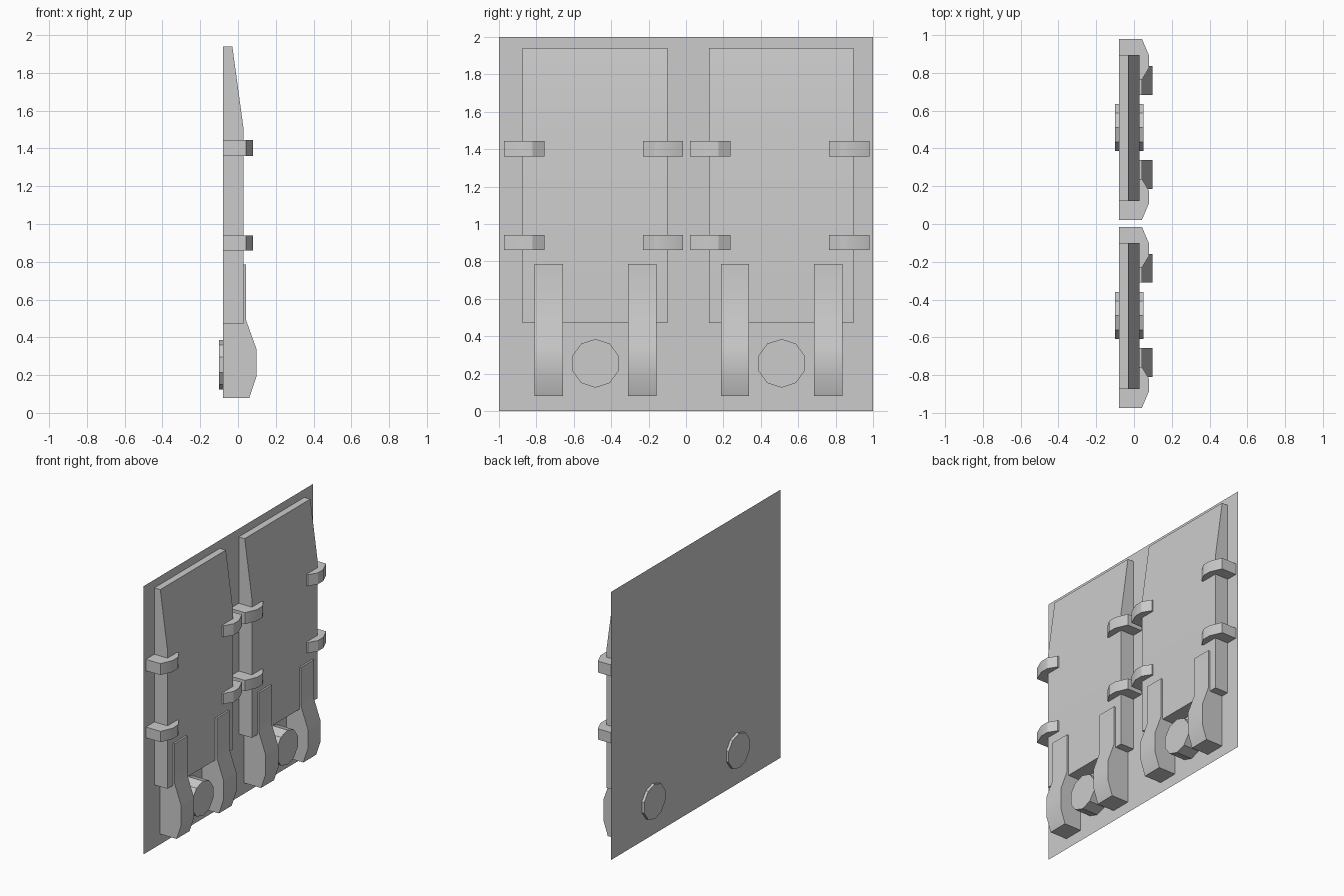
import bpy, bmesh, math
from mathutils import Vector

if "Cube" in bpy.data.objects:
    bpy.data.objects.remove(bpy.data.objects["Cube"])

BACK = -0.08          # x of the backing sheet
SEAT = BACK + 0.001   # parts sit just in front of it


def finish(name, bm):
    bmesh.ops.recalc_face_normals(bm, faces=bm.faces)
    mesh = bpy.data.meshes.new(name)
    bm.to_mesh(mesh)
    bm.free()
    obj = bpy.data.objects.new(name, mesh)
    bpy.context.collection.objects.link(obj)
    bpy.ops.object.select_all(action='DESELECT')
    obj.select_set(True)
    bpy.context.view_layer.objects.active = obj
    bpy.ops.object.shade_smooth_by_angle(angle=math.radians(30))
    return obj


def prism(name, points, direction):
    """Extrude a closed 3D outline along a direction."""
    bm = bmesh.new()
    face = bm.faces.new([bm.verts.new(p) for p in points])
    ext = bmesh.ops.extrude_face_region(bm, geom=[face], use_keep_orig=True)
    verts = [g for g in ext['geom'] if isinstance(g, bmesh.types.BMVert)]
    bmesh.ops.translate(bm, verts=verts, vec=Vector(direction))
    return finish(name, bm)


def side_prism(name, xz, y0, y1):
    return prism(name, [(x, y0, z) for x, z in xz], (0, y1 - y0, 0))


# thin backing sheet
bm = bmesh.new()
bm.faces.new([bm.verts.new((BACK, y, z)) for y, z in ((-1, 0), (1, 0), (1, 2), (-1, 2))])
sheet = finish("backing_sheet", bm)
sheet.data.polygons[0].normal

# side profiles (x, z)
PANEL = [(SEAT, 0.47), (0.03, 0.47), (0.03, 1.5), (-0.03, 1.94), (SEAT, 1.94)]
FOOT = [(SEAT, 0.08), (0.06, 0.08), (0.097, 0.19), (0.097, 0.34),
        (0.043, 0.49), (0.043, 0.785), (SEAT, 0.785)]
# clip outline (x, distance from the clip pair's centre line)
CLIP = [(SEAT, 0.479), (0.042, 0.479), (0.08, 0.39), (0.08, 0.326),
        (0.042, 0.263), (SEAT, 0.263)]

for side, c in (("left", -0.484), ("right", 0.511)):
    # tapered panel
    side_prism(f"panel_{side}", PANEL, c - 0.389, c + 0.384)

    for s in (-1, 1):
        # bulging foot strap
        m = c + s * 0.249
        side_prism(f"foot_strap_{side}", FOOT, m - 0.076, m + 0.076)
        # clips gripping the panel edges
        for z0, z1 in ((0.86, 0.94), (1.36, 1.445)):
            prism(f"edge_clip_{side}", [(x, c - 0.01 + s * d, z0) for x, d in CLIP],
                  (0, 0, z1 - z0))

    # ten-sided peg through the sheet
    r = 0.13
    ring = [(-0.10, c + r * math.sin(math.tau * i / 10), 0.255 + r * math.cos(math.tau * i / 10))
            for i in range(10)]
    prism(f"peg_{side}", ring, (0.15, 0, 0))
